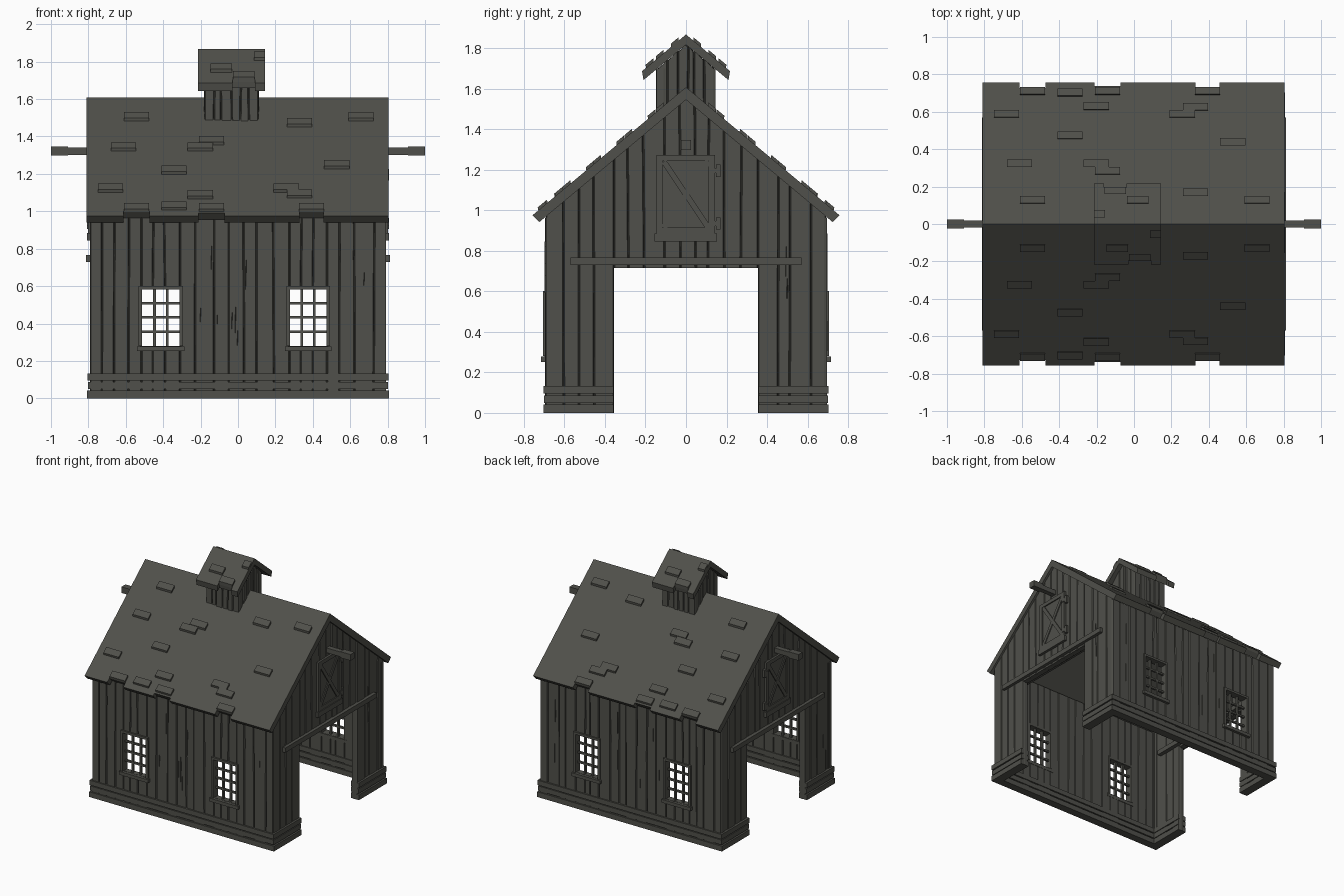
import bpy, bmesh, random
from mathutils import Vector

random.seed(4)
cube = bpy.data.objects.get("Cube")
if cube:
    bpy.data.objects.remove(cube)

wood = bpy.data.materials.new("weathered_wood")
wood.use_nodes = True
COLOUR = (0.08, 0.08, 0.069, 1)
wood.diffuse_color = COLOUR
wood.node_tree.nodes["Principled BSDF"].inputs["Base Color"].default_value = COLOUR


def make(name, bm):
    bmesh.ops.recalc_face_normals(bm, faces=bm.faces)
    mesh = bpy.data.meshes.new(name)
    bm.to_mesh(mesh)
    bm.free()
    mesh.materials.append(wood)
    ob = bpy.data.objects.new(name, mesh)
    bpy.context.collection.objects.link(ob)
    return ob


# Mappings from a wall plane (along, height, depth outwards) into space
def long_side(s, cx=0):
    return lambda u, z, d: Vector((u + cx, s * d, z))


def gable_side(s, cx=0):
    return lambda u, z, d: Vector((s * d + cx, u, z))


def slope(s, ridge, cx=0, pitch=0.834, pull=0.7):
    def place(x, y, d):
        y = y * (1 - max(d, 0) * pull)
        return Vector((x + cx, s * y, ridge - pitch * y - d))
    return place


def prism(bm, pts, place, d0, d1, chamfer=0):
    mid = sum(p[0] for p in pts) / len(pts)
    inner = [bm.verts.new(place(u, v, d0)) for u, v in pts]
    outer = []
    for u, v in pts:
        step = min(chamfer, abs(u - mid))
        outer.append(bm.verts.new(place(u - step if u > mid else u + step, v, d1)))
    bm.faces.new(inner)
    bm.faces.new(outer)
    n = len(pts)
    for i in range(n):
        j = (i + 1) % n
        bm.faces.new((inner[i], inner[j], outer[j], outer[i]))


def rect(bm, place, u0, u1, v0, v1, d0, d1):
    prism(bm, [(u0, v0), (u1, v0), (u1, v1), (u0, v1)], place, d0, d1)


def bar(bm, place, p, q, w, d0, d1):
    p, q = Vector(p), Vector(q)
    n = (q - p).normalized().orthogonal() * w / 2
    prism(bm, [tuple(p + n), tuple(q + n), tuple(q - n), tuple(p - n)], place, d0, d1)


def seams(fixed, width):
    """Board edges that always include the fixed edges."""
    out = []
    for a, b in zip(fixed, fixed[1:]):
        n = max(1, round((b - a) / width))
        out += [a + (b - a) * (i + (random.uniform(-0.2, 0.2) if i else 0)) / n for i in range(n)]
    return out + [fixed[-1]]


def wall(bm, place, edges, fixed, bottom, top, holes, d0, d1, chamfer=0, wobble=0):
    """Vertical boards between edges, split around holes (u0, u1, z0, z1)."""
    lean = [0 if e in fixed else random.uniform(-wobble, wobble) for e in edges]
    for i, (a, b) in enumerate(zip(edges, edges[1:])):
        spans = [(bottom, None)]
        for u0, u1, z0, z1 in holes:
            if u0 - 0.001 < (a + b) / 2 < u1:
                spans = [(bottom, z0), (z1, None)] if z0 > bottom else [(z1, None)]
        d = d1 + random.uniform(-wobble, wobble) * 0.5
        for z0, z1 in spans:
            at, bt = a + lean[i], b + lean[i + 1]
            pts = [(a, z0), (b, z0)]
            if z1:
                pts += [(b, z1), (a, z1)]
            else:
                pts.append((bt, top(bt)))
                if at < 0 < bt:
                    pts.append((0, top(0)))
                pts.append((at, top(at)))
            prism(bm, pts, place, d0, d, chamfer)


def cracks(bm, place, count, reach, z0, z1, d, holes):
    """Slim raised splinters on the boards."""
    for _ in range(count):
        u, z = random.uniform(-reach, reach), random.uniform(z0, z1)
        h, w = random.uniform(0.04, 0.1), random.uniform(0.004, 0.007)
        if any(a - 0.05 < u < b + 0.05 for a, b, _, _ in holes):
            continue
        prism(bm, [(u - w, z), (u, z - h), (u + w, z), (u, z + h)], place, d - 0.01, d + 0.004, w)


def panelled(name, place, fixed, bottom, top, holes, outer, width, splinters=0):
    bm = bmesh.new()
    edges = seams(fixed, width)
    wall(bm, place, fixed, fixed, bottom, top, holes, outer - 0.035, outer - 0.012)
    wall(bm, place, edges, fixed, bottom, top, holes, outer - 0.014, outer, 0.005, 0.006)
    wall(bm, place, edges, fixed, bottom, top, holes, outer - 0.033, outer - 0.045, 0.004, 0.003)
    cracks(bm, place, splinters, fixed[-1] - 0.06, 0.3, 0.8, outer, holes)
    return make(name, bm)


# Long walls with windows
WINDOWS = [(-0.515, -0.31, 0.28, 0.585), (0.275, 0.475, 0.28, 0.585)]
long_fixed = [-0.79, -0.515, -0.31, 0.275, 0.475, 0.79]
for side, s in (("front", -1), ("back", 1)):
    place = long_side(s)
    panelled(side + "_wall", place, long_fixed, 0.0, lambda u: 0.965, WINDOWS, 0.693, 0.078, 18)
    bm = bmesh.new()
    for u0, u1, z0, z1 in WINDOWS:
        for a, b in ((u0 - 0.016, u0 + 0.002), (u1 - 0.002, u1 + 0.016)):
            rect(bm, place, a, b, z0, z1 + 0.016, 0.645, 0.705)
        rect(bm, place, u0 - 0.016, u1 + 0.016, z1 - 0.002, z1 + 0.016, 0.645, 0.706)
        rect(bm, place, u0 - 0.025, u1 + 0.025, z0 - 0.028, z0 - 0.002, 0.645, 0.715)
        for i in (1, 2):
            u = u0 + (u1 - u0) * i / 3
            rect(bm, place, u - 0.007, u + 0.007, z0, z1, 0.66, 0.68)
        for i in (1, 2, 3):
            z = z0 + (z1 - z0) * i / 4
            rect(bm, place, u0, u1, z - 0.007, z + 0.007, 0.662, 0.678)
    make(side + "_window_frames", bm)

# Gable walls with doorway, lintel, hay door and hoist beam
DOOR = [(-0.355, 0.355, 0.0, 0.715)]
for side, s in (("left", 1), ("right", -1)):
    place = gable_side(s)
    panelled(side + "_gable", place, [-0.69, -0.355, 0.355, 0.69], 0.0,
             lambda u: 1.55 - 0.834 * abs(u), DOOR, 0.787, 0.075, 8)
    bm = bmesh.new()
    rect(bm, place, -0.57, 0.57, 0.73, 0.767, 0.77, 0.812)
    rect(bm, place, -0.57, 0.57, 0.73, 0.767, 0.71, 0.75)
    make(side + "_lintel", bm)

    bm = bmesh.new()
    rect(bm, place, -0.145, 0.142, 0.86, 1.273, 0.77, 0.793)
    for a, b in ((-0.145, -0.115), (0.112, 0.142)):
        rect(bm, place, a, b, 0.86, 1.273, 0.78, 0.803)
    for a, b in ((0.885, 0.915), (1.243, 1.273)):
        rect(bm, place, -0.145, 0.142, a, b, 0.78, 0.802)
    bar(bm, place, (-0.11, 0.915), (0.11, 1.24), 0.028, 0.78, 0.800)
    bar(bm, place, (0.11, 0.915), (-0.11, 1.24), 0.028, 0.78, 0.801)
    rect(bm, place, -0.155, 0.152, 0.845, 0.885, 0.77, 0.808)
    for z in (0.935, 1.195):
        rect(bm, place, 0.12, 0.15, z - 0.012, z + 0.012, 0.78, 0.808)
        rect(bm, place, 0.148, 0.17, z - 0.03, z + 0.03, 0.77, 0.806)
    make(side + "_hay_door", bm)

    bm = bmesh.new()
    rect(bm, place, -0.02, 0.02, 1.302, 1.34, 0.74, 0.92)
    rect(bm, place, -0.025, 0.025, 1.298, 1.346, 0.91, 1.0)
    make(side + "_hoist_beam", bm)

# Three stacked base planks around the foot
bm = bmesh.new()
for k in range(3):
    z0, z1 = 0.046 * k + 0.003 * (k > 0), 0.046 * k + 0.041
    reach = (0.806, 0.802, 0.804)[k]
    for s in (-1, 1):
        rect(bm, long_side(s), -reach, reach, z0, z1, 0.64, 0.7 + 0.004 * (k != 1))
        for t in (-1, 1):
            rect(bm, gable_side(s), *sorted((t * 0.357, t * 0.66)), z0, z1, 0.735, reach)
make("base_planks", bm)


def roof(name, ridge, cx, half, eave, thick, notches, shingles, turn):
    """Two slabs with notched eaves, then loose raised shingles."""
    bm = bmesh.new()
    for s in (-1, 1):
        flip = s if turn else 1
        pts = [(-half, 0), (-half, eave)]
        for a, b, depth in sorted(tuple(sorted((flip * a, flip * b))) + (c,) for a, b, c in notches):
            pts += [(a, eave), (a, eave - depth), (b, eave - depth), (b, eave)]
        pts += [(half, eave), (half, 0)]
        prism(bm, pts, slope(s, ridge, cx), thick, 0)
        for x, y, w in shingles:
            x *= flip
            rect(bm, slope(s, ridge, cx), x - w, x + w, y - 0.019, y + 0.019, 0.01, -0.017)
    make(name, bm)


# Main roof
W = 0.067
SPOTS = [(-0.54, 0.13), (0.33, 0.17), (0.66, 0.13), (-0.14, 0.285), (-0.2, 0.325), (-0.61, 0.325),
         (0.53, 0.44), (-0.34, 0.475), (-0.68, 0.59), (0.26, 0.59), (0.33, 0.628), (-0.2, 0.632),
         (-0.34, 0.705)]
NOTCHES = [(-0.61, -0.47, 0.03), (-0.21, -0.07, 0.018), (0.33, 0.46, 0.03)]
tabs = [((a + b) / 2, 0.713, W) for a, b, _ in NOTCHES]
roof("main_roof", 1.607, -0.002, 0.807, 0.757, 0.062, NOTCHES,
     [(x, y, W) for x, y in SPOTS] + tabs, False)

# Cupola: four boarded sides under a small gabled roof
CX = -0.035
for side, s in (("front", -1), ("back", 1)):
    panelled("cupola_" + side, long_side(s, CX), [-0.145, 0.145], 1.42,
             lambda u: 1.7, [], 0.145, 0.05)
for side, s in (("left", 1), ("right", -1)):
    panelled("cupola_" + side, gable_side(s, CX), [-0.14, 0.14], 1.42,
             lambda u: 1.815 - 0.834 * abs(u), [], 0.144, 0.05)
roof("cupola_roof", 1.867, CX, 0.18, 0.217, 0.05, [(-0.125, -0.005, 0.022)][::-1],
     [(0.055, 0.13, 0.058), (-0.065, 0.18, 0.058), (-0.15, 0.055, 0.029)], True)
